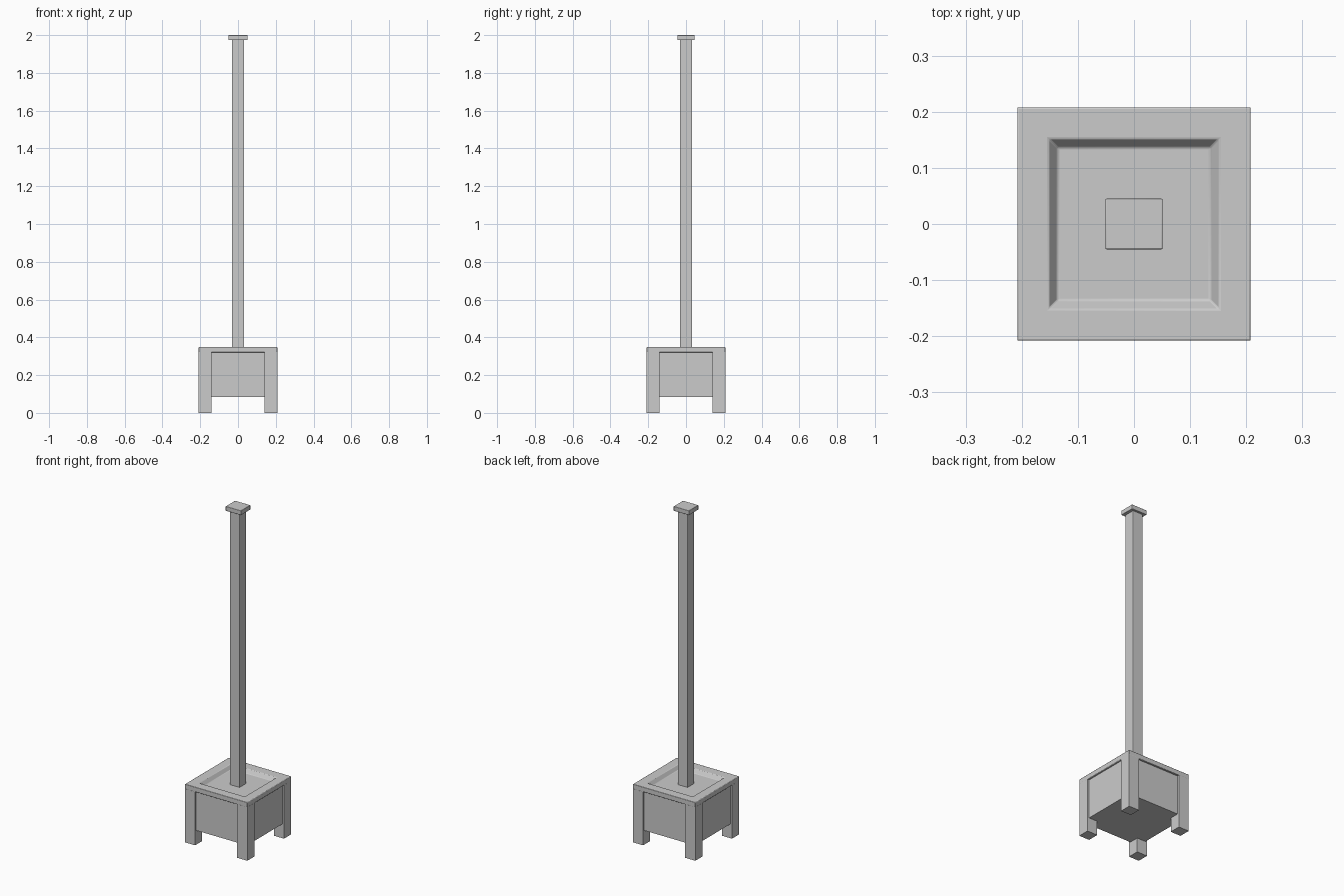
import bpy, bmesh
from math import radians

if "Cube" in bpy.data.objects:
    bpy.data.objects.remove(bpy.data.objects["Cube"])


def finish(name, bm, bevel=0.0):
    bmesh.ops.recalc_face_normals(bm, faces=bm.faces[:])
    mesh = bpy.data.meshes.new(name)
    bm.to_mesh(mesh)
    bm.free()
    ob = bpy.data.objects.new(name, mesh)
    bpy.context.collection.objects.link(ob)
    if bevel:
        mod = ob.modifiers.new("soft_edges", 'BEVEL')
        mod.width = bevel
        mod.segments = 2
        mod.limit_method = 'ANGLE'
        mod.angle_limit = radians(20)
    bpy.ops.object.select_all(action='DESELECT')
    ob.select_set(True)
    bpy.context.view_layer.objects.active = ob
    bpy.ops.object.shade_smooth_by_angle(angle=radians(35))
    return ob


def square_loft(name, rings, centre=(0, 0), bevel=0.0):
    """Stack rectangular rings (half x, half y, z) and cap both ends."""
    bm = bmesh.new()
    loops = []
    for hx, hy, z in rings:
        loops.append([bm.verts.new((centre[0] + sx * hx, centre[1] + sy * hy, z))
                      for sx, sy in ((-1, -1), (1, -1), (1, 1), (-1, 1))])
    for a, b in zip(loops, loops[1:]):
        for i in range(4):
            j = (i + 1) % 4
            bm.faces.new((a[i], a[j], b[j], b[i]))
    bm.faces.new(loops[0][::-1])
    bm.faces.new(loops[-1])
    return finish(name, bm, bevel)


OUT = 0.208    # outer half width
LEG = 0.068    # leg thickness

# Recessed side panels and closed underside
square_loft("side_panels", [(0.197, 0.197, 0.085), (0.197, 0.197, 0.324)])

# Corner legs
c = OUT - LEG / 2
for sx, side in ((-1, "left"), (1, "right")):
    for sy, end in ((-1, "front"), (1, "back")):
        square_loft(f"{end}_{side}_leg",
                    [(LEG / 2, LEG / 2, 0), (LEG / 2, LEG / 2, 0.322)],
                    (sx * c, sy * c))

# Top rim with sloped, sunken tray
square_loft("top_rim", [(OUT, OUT, 0.32), (OUT, OUT, 0.35),
                        (0.152, 0.152, 0.35), (0.136, 0.136, 0.327)], bevel=0.003)

# Post and its cap
square_loft("post", [(0.033, 0.032, 0.325), (0.033, 0.032, 1.98)], bevel=0.002)
square_loft("post_cap", [(0.051, 0.045, 1.973), (0.051, 0.045, 2.0)], bevel=0.002)
